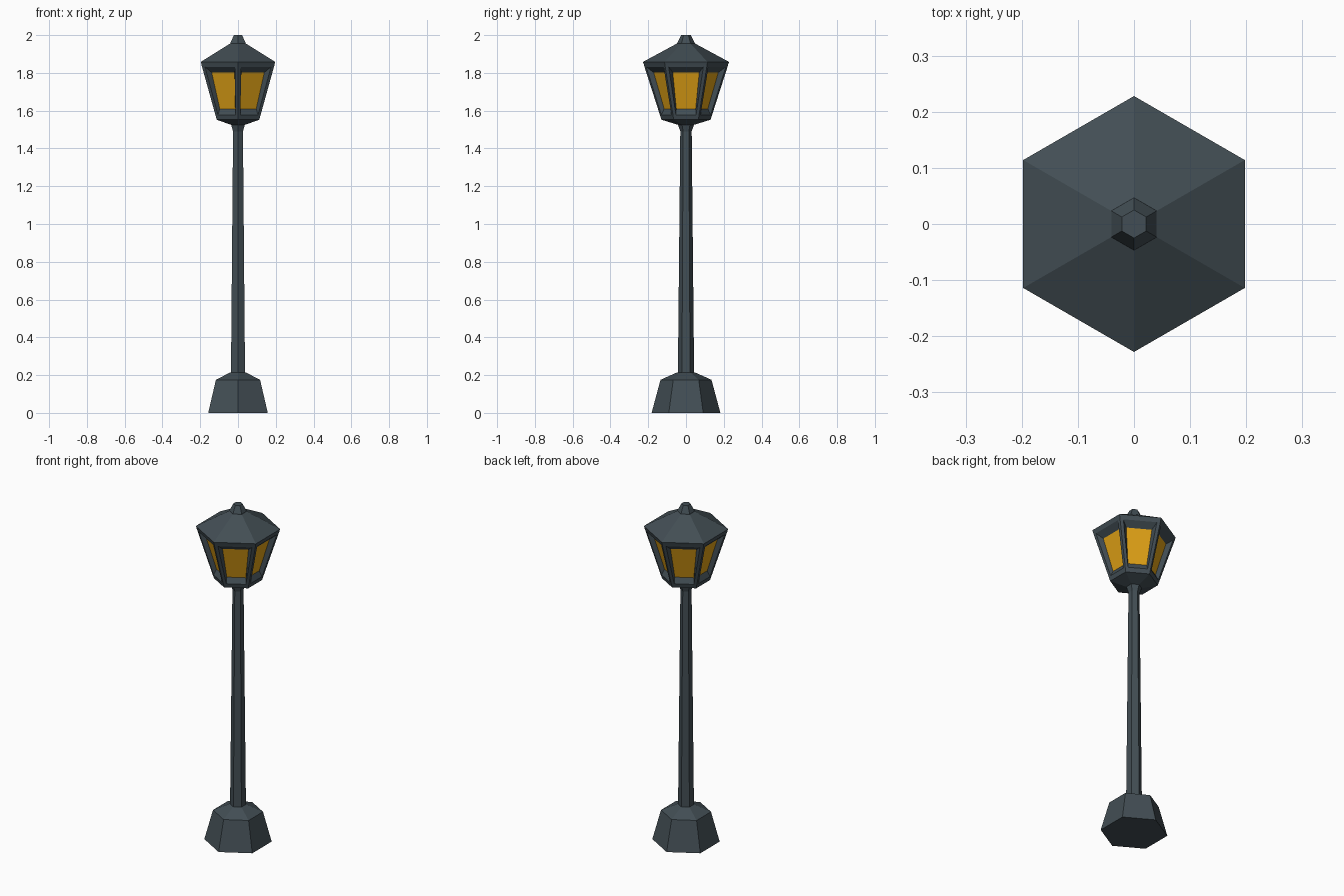
import bpy
import bmesh
import math

if "Cube" in bpy.data.objects:
    bpy.data.objects.remove(bpy.data.objects["Cube"])

SIDES = 6


def material(name, color):
    m = bpy.data.materials.new(name)
    m.diffuse_color = (*color, 1)
    m.use_nodes = True
    m.node_tree.nodes["Principled BSDF"].inputs["Base Color"].default_value = m.diffuse_color
    return m


iron = material("dark_slate_iron", (0.055, 0.076, 0.089))
amber = material("amber_glass", (0.75, 0.36, 0.008))


def make_object(name, bm, mats):
    bmesh.ops.remove_doubles(bm, verts=bm.verts, dist=0.0001)
    bmesh.ops.recalc_face_normals(bm, faces=bm.faces)
    mesh = bpy.data.meshes.new(name)
    bm.to_mesh(mesh)
    bm.free()
    for m in mats:
        mesh.materials.append(m)
    ob = bpy.data.objects.new(name, mesh)
    bpy.context.collection.objects.link(ob)
    return ob


def hex_loft(name, profile):
    """Closed six-sided solid from (radius, height) rings, corners on +y and -y."""
    bm = bmesh.new()
    rings = []
    for r, z in profile:
        angles = [math.pi / 2 + math.tau * k / SIDES for k in range(SIDES)]
        rings.append([bm.verts.new((r * math.cos(a), r * math.sin(a), z)) for a in angles])
    for low, high in zip(rings, rings[1:]):
        for k in range(SIDES):
            n = (k + 1) % SIDES
            bm.faces.new((low[k], low[n], high[n], high[k]))
    bm.faces.new(rings[0][::-1])
    bm.faces.new(rings[-1])
    return make_object(name, bm, [iron])


# Foot, pole and neck
hex_loft("base", [(0.182, 0), (0.135, 0.175), (0.046, 0.215)])
hex_loft("pole", [(0.043, 0.20), (0.030, 1.51)])
hex_loft("neck", [(0.030, 1.49), (0.042, 1.525), (0.130, 1.552)])

# Roof and finial
hex_loft("roof", [(0.222, 1.842), (0.228, 1.858), (0.045, 1.957)])
hex_loft("finial", [(0.048, 1.950), (0.046, 1.960), (0.025, 2.0)])

# Lantern: six panels, each a flat frame, a sloped reveal and recessed glass
Z0, R0, Z1, R1 = 1.552, 0.130, 1.845, 0.224


def panel_quad(z_low, z_high, trim_low, trim_high, recess):
    """Corners as (distance out, sideways, height) on the tapered lantern wall."""
    quad = []
    for z, trim, signs in ((z_low, trim_low, (-1, 1)), (z_high, trim_high, (1, -1))):
        r = R0 + (R1 - R0) * (z - Z0) / (Z1 - Z0)
        for s in signs:
            quad.append((r * math.cos(math.pi / 6) - recess, s * (r / 2 - trim), z))
    return quad


loops = [
    panel_quad(Z0, Z1, 0, 0, 0),
    panel_quad(1.578, 1.832, 0.016, 0.018, 0),
    panel_quad(1.610, 1.802, 0.023, 0.035, 0.025),
]
bm = bmesh.new()
for k in range(SIDES):
    c, s = math.cos(math.tau * k / SIDES), math.sin(math.tau * k / SIDES)
    rings = [[bm.verts.new((c * d - s * t, s * d + c * t, z)) for d, t, z in q] for q in loops]
    for outer, inner in zip(rings, rings[1:]):
        for i in range(4):
            j = (i + 1) % 4
            bm.faces.new((outer[i], outer[j], inner[j], inner[i]))
    bm.faces.new(rings[-1]).material_index = 1
make_object("lantern", bm, [iron, amber])
